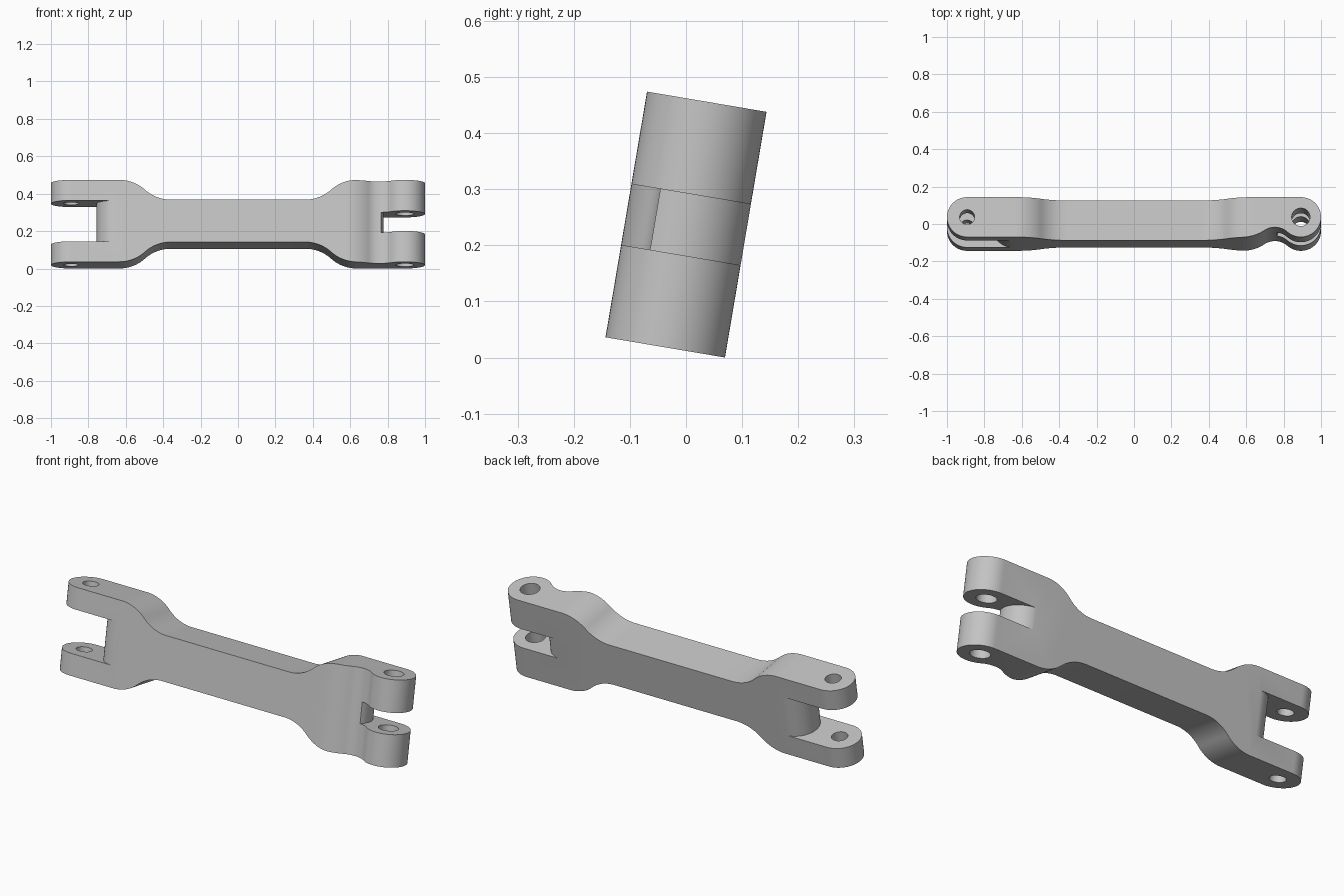
import bpy, bmesh, math
from mathutils import Matrix

cube = bpy.data.objects.get("Cube")
if cube:
    bpy.data.objects.remove(cube, do_unlink=True)

R = 0.108              # half thickness and lug radius
TALL, SLIM = 0.222, 0.115
PIN = 0.892            # distance of the pin holes from the middle

grey = bpy.data.materials.new("plain grey")
grey.use_nodes = True
grey.diffuse_color = (0.55, 0.55, 0.55, 1)
grey.node_tree.nodes["Principled BSDF"].inputs["Base Color"].default_value = (0.55, 0.55, 0.55, 1)


def arc(cx, cy, r, a, b, n=24):
    """Points on an arc from angle a to b in degrees."""
    angles = [math.radians(a + (b - a) * i / n) for i in range(n + 1)]
    return [(cx + r * math.cos(t), cy + r * math.sin(t)) for t in angles]


def prism(name, outline, half, upright=True):
    """Extrude an outline along z (upright) or along y."""
    bm = bmesh.new()
    place = (lambda p: (p[0], p[1], -half)) if upright else (lambda p: (p[0], -half, p[1]))
    face = bm.faces.new([bm.verts.new(place(p)) for p in outline])
    moved = bmesh.ops.extrude_face_region(bm, geom=[face])["geom"]
    shift = (0, 0, 2 * half) if upright else (0, 2 * half, 0)
    bmesh.ops.translate(bm, vec=shift, verts=[v for v in moved if isinstance(v, bmesh.types.BMVert)])
    bmesh.ops.recalc_face_normals(bm, faces=bm.faces)
    mesh = bpy.data.meshes.new(name)
    bm.to_mesh(mesh)
    bm.free()
    mesh.materials.append(grey)
    obj = bpy.data.objects.new(name, mesh)
    bpy.context.collection.objects.link(obj)
    return obj


def carve(target, cutter, operation="DIFFERENCE"):
    cutter.hide_render = True
    mod = target.modifiers.new("carve", "BOOLEAN")
    mod.operation, mod.object, mod.solver = operation, cutter, "EXACT"
    bpy.context.view_layer.objects.active = target
    bpy.ops.object.modifier_apply(modifier=mod.name)
    bpy.data.objects.remove(cutter, do_unlink=True)


# Plan outline: round ends, with a hollow neck at the front of the left lug
neck_r, neck_x, neck_y = 0.10, 0.753, -0.155
lug_a = math.degrees(math.atan2(neck_y, neck_x - PIN))
bulge_x, bulge_r = 0.58, 0.209
bulge_y = bulge_r - R
bulge_a = math.degrees(math.atan2(neck_y - bulge_y, neck_x - bulge_x))
plan = arc(-PIN, 0, R, 90, 270, 32)
plan += arc(bulge_x, bulge_y, bulge_r, -90, bulge_a, 12)
plan += arc(neck_x, neck_y, neck_r, bulge_a + 180, lug_a + 180, 16)[1:]
plan += arc(PIN, 0, R, lug_a, 90, 40)[1:]
link = prism("double_fork_link", plan, 0.3)

# Side outline: tall ends sweeping into a slim bar
x0, x1 = 0.36, 0.635
dx, dz = x1 - x0, TALL - SLIM
sweep_r = (dx * dx + dz * dz) / (4 * dz)
turn = math.degrees(math.asin(dx / 2 / sweep_r))
quarter = arc(x0, SLIM + sweep_r, sweep_r, -90, -90 + turn, 14)
quarter += arc(x1, TALL - sweep_r, sweep_r, 90 + turn, 90, 14)[1:]
quarter.append((1.1, TALL))
upper = [(-x, z) for x, z in reversed(quarter)] + quarter
side = upper + [(x, -z) for x, z in reversed(upper)]
carve(link, prism("side_profile", side, 0.3, False), "INTERSECT")

# Fork slots with rounded floors, and pin holes
for sign, floor_x, slot_half, hole_r in ((-1, 0.647, 0.111, 0.04), (1, 0.67, 0.055, 0.049)):
    slot = [(floor_x, -0.2), (1.2, -0.2), (1.2, 0.2), (floor_x, 0.2)]
    slot += arc(floor_x, 0, R + 0.001, 90, -90, 32)
    carve(link, prism("slot_cutter", [(sign * x, y) for x, y in slot], slot_half))
    hole = arc(sign * PIN, 0, hole_r, 0, 360, 40)[:-1]
    carve(link, prism("hole_cutter", hole, 0.4))

# Lean the whole link back and stand it on the ground
link.data.transform(Matrix.Translation((0, 0, 0.237)) @ Matrix.Rotation(math.radians(-9.6), 4, "X"))
bpy.ops.object.select_all(action="DESELECT")
link.select_set(True)
bpy.context.view_layer.objects.active = link
bpy.ops.object.shade_smooth_by_angle(angle=math.radians(30))
